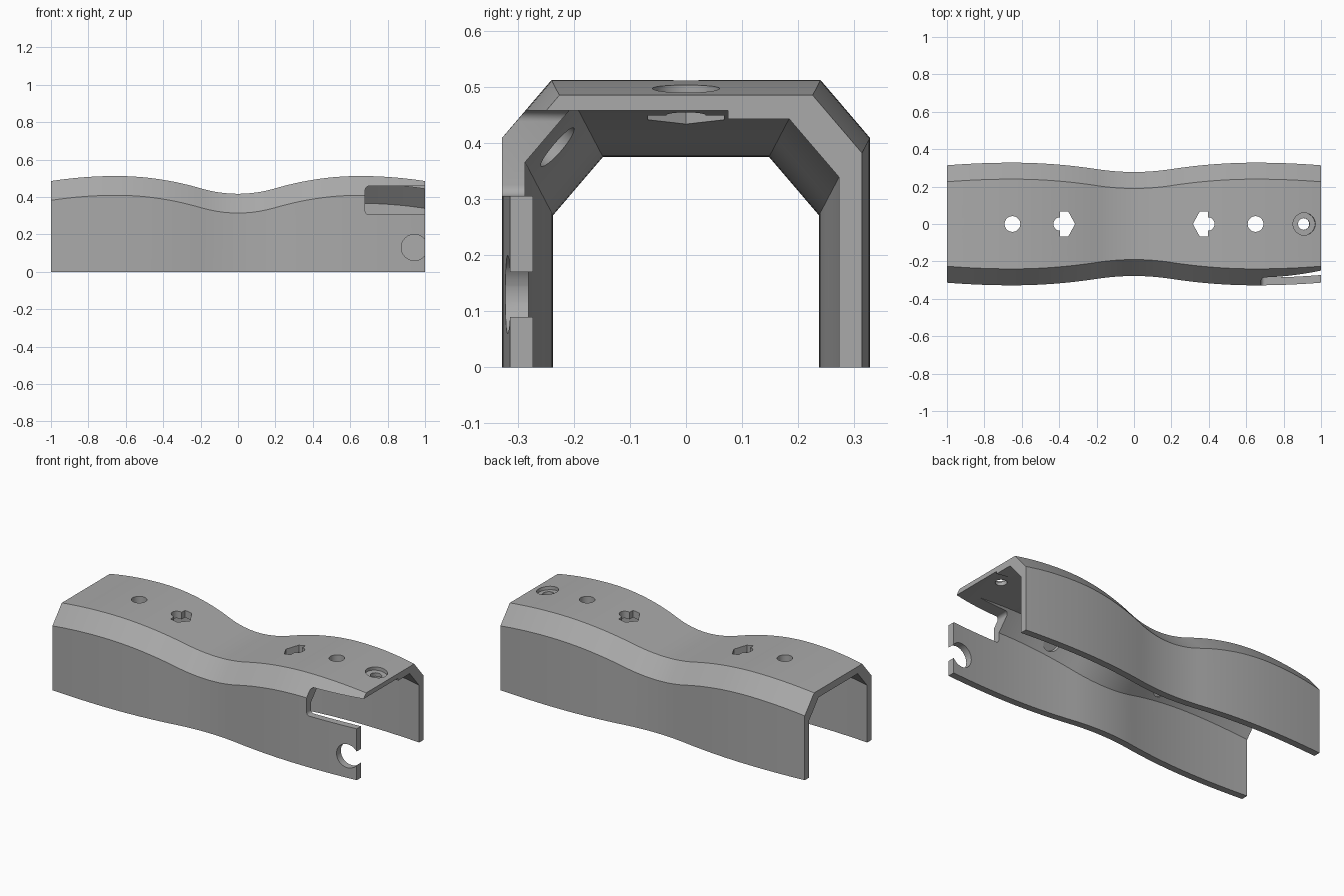
import bpy
import bmesh
from math import pi, cos, sin, atan
from mathutils import Matrix, Vector

if "Cube" in bpy.data.objects:
    bpy.data.objects.remove(bpy.data.objects["Cube"])

grey = bpy.data.materials.new("plain grey")
grey.use_nodes = True
COLOUR = (0.4, 0.4, 0.4, 1)
grey.diffuse_color = COLOUR
grey.node_tree.nodes["Principled BSDF"].inputs["Base Color"].default_value = COLOUR

VALLEY, CREST, BEND, PEAK, END = 0.417, 0.512, 0.2, 0.65, 0.485


def height(x):
    """Wavy ridge line: a dip at the middle, a crest on each half."""
    x = abs(x)
    slope = 2 * (CREST - VALLEY) / PEAK
    if x < BEND:
        return VALLEY + slope * x * x / (2 * BEND)
    if x < PEAK:
        return CREST - slope * (PEAK - x) ** 2 / (2 * (PEAK - BEND))
    return CREST - (CREST - END) * ((x - PEAK) / (1 - PEAK)) ** 2


def section(x):
    """Chamfered channel outline, outer then inner."""
    h = height(x)
    w = 0.278 + 0.525 * (h - VALLEY)
    half = [(w, 0), (w, h - 0.103), (w - 0.088, h)]
    inner = [(w - 0.041, 0), (w - 0.041, h - 0.146), (w - 0.13, h - 0.042)]
    outer = half + [(-y, z) for y, z in reversed(half)]
    return outer + [(-y, z) for y, z in inner] + list(reversed(inner))


def make_object(name, bm):
    bmesh.ops.recalc_face_normals(bm, faces=bm.faces)
    mesh = bpy.data.meshes.new(name)
    bm.to_mesh(mesh)
    bm.free()
    mesh.materials.append(grey)
    ob = bpy.data.objects.new(name, mesh)
    bpy.context.collection.objects.link(ob)
    return ob


# Channel shell lofted along x
bm = bmesh.new()
STEPS = 80
rings = []
for i in range(STEPS + 1):
    x = -1 + 2 * i / STEPS
    rings.append([bm.verts.new((x, y, z)) for y, z in section(x)])
for a, b in zip(rings, rings[1:]):
    for k in range(len(a)):
        j = (k + 1) % len(a)
        bm.faces.new((a[k], a[j], b[j], b[k]))
bm.faces.new(rings[0])
bm.faces.new(rings[-1])
cover = make_object("channel_cover", bm)


def cut(points, low, high, matrix):
    """Subtract a prism made from a 2D outline."""
    bm = bmesh.new()
    face = bm.faces.new([bm.verts.new((u, v, low)) for u, v in points])
    moved = bmesh.ops.extrude_face_region(bm, geom=[face])["geom"]
    bmesh.ops.translate(bm, vec=(0, 0, high - low),
                        verts=[g for g in moved if isinstance(g, bmesh.types.BMVert)])
    bm.transform(matrix)
    cutter = make_object("cutter", bm)
    cutter.hide_render = True
    mod = cover.modifiers.new("cut", "BOOLEAN")
    mod.operation = "DIFFERENCE"
    mod.solver = "EXACT"
    mod.object = cutter
    bpy.context.view_layer.objects.active = cover
    bpy.ops.object.modifier_apply(modifier=mod.name)
    bpy.data.objects.remove(cutter)


def arc(cx, cy, r, start=0, end=2 * pi, n=32):
    full = end - start >= 2 * pi
    count = n if full else n + 1
    return [(cx + r * cos(start + (end - start) * i / n),
             cy + r * sin(start + (end - start) * i / n)) for i in range(count)]


def notch(length):
    """Open-ended slot outline with rounded inner corners."""
    r, x0, z0, z1 = 0.02, 1 - length, 0.305, 0.458
    return ([(1.1, z1)] + arc(x0 + r, z1 - r, r, pi / 2, pi, 6)
            + arc(x0 + r, z0 + r, r, pi, 1.5 * pi, 6) + [(1.1, z0)])


UPRIGHT = Matrix.Rotation(pi / 2, 4, "X")   # outline (x, z), depth towards -y
TURN = Matrix.Rotation(pi, 4, "Z")

# End slots on opposite corners, and the round side notch
cut(notch(0.32), -0.075, 0.5, UPRIGHT)
cut(notch(0.16), -0.075, 0.5, TURN @ UPRIGHT)
cut(arc(0.943, 0.13, 0.07), 0.2, 0.5, UPRIGHT)

# Keyed hole outline: pointed on the inner side, rounded tab on the outer
KEYED = ([(0.395, 0.035), (0.395, 0.068), (0.352, 0.068), (0.315, 0), (0.352, -0.068),
          (0.395, -0.068), (0.395, -0.035)] + arc(0.395, 0, 0.036, -1.3, 1.3, 12))

for side in (1, -1):
    place = Matrix.Identity(4) if side > 0 else TURN
    # Roof holes
    cut(KEYED, 0.3, 0.7, place)
    cut(arc(PEAK, 0, 0.042), 0.3, 0.7, place)
    # Counterbored end hole square to the sloping roof
    slope = (height(0.93) - height(0.89)) / 0.04
    seat = (place @ Matrix.Translation((0.91, 0, height(0.91)))
            @ Matrix.Rotation(-atan(slope), 4, "Y"))
    cut(arc(0, 0, 0.06), -0.02, 0.1, seat)
    cut(arc(0, 0, 0.031), -0.2, 0.1, seat)
    # Shallow round pockets inside the sloped shoulders
    for flank in (1, -1):
        (y0, z0), (y1, z1) = section(0.37)[-2], section(0.37)[-3]
        y0, z0, y1, z1 = [abs(v) for v in (y0, z0, y1, z1)]
        normal = Vector((0, flank * abs(z1 - z0), abs(y1 - y0))).normalized()
        spot = Vector((side * 0.37, flank * (y0 + y1) / 2, (z0 + z1) / 2))
        turn = normal.to_track_quat("Z", "Y").to_matrix().to_4x4()
        cut(arc(0, 0, 0.045), -0.06, 0.012, Matrix.Translation(spot) @ turn)

# Smooth waves, crisp folds
bpy.ops.object.select_all(action="DESELECT")
cover.select_set(True)
bpy.context.view_layer.objects.active = cover
bpy.ops.object.shade_smooth_by_angle(angle=0.4)
